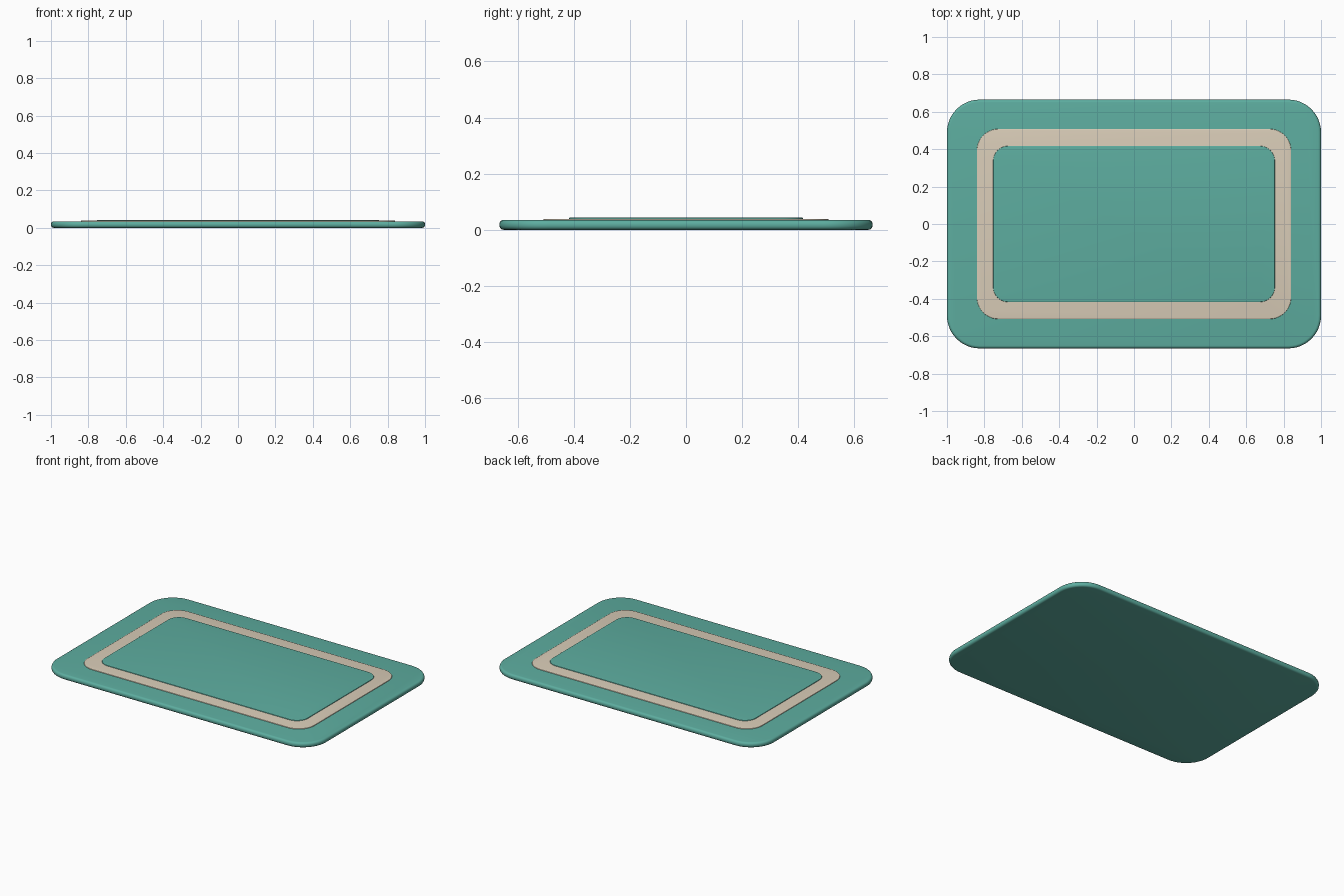
import bpy, bmesh, math

if "Cube" in bpy.data.objects:
    bpy.data.objects.remove(bpy.data.objects["Cube"])


def material(name, color):
    m = bpy.data.materials.new(name)
    m.diffuse_color = (*color, 1)
    m.use_nodes = True
    m.node_tree.nodes["Principled BSDF"].inputs["Base Color"].default_value = m.diffuse_color
    return m


def slab(name, hx, hy, radius, z0, z1, bevel, mat, steps=12):
    """Rounded rectangle extruded from z0 to z1 with softened rims."""
    bm = bmesh.new()
    verts = []
    for i, (sx, sy) in enumerate([(1, 1), (-1, 1), (-1, -1), (1, -1)]):
        for k in range(steps + 1):
            a = math.pi / 2 * (i + k / steps)
            verts.append(bm.verts.new((sx * (hx - radius) + radius * math.cos(a),
                                       sy * (hy - radius) + radius * math.sin(a), z0)))
    base = bm.faces.new(verts)
    top = bmesh.ops.extrude_face_region(bm, geom=[base], use_keep_orig=True)
    for v in top["geom"]:
        if isinstance(v, bmesh.types.BMVert):
            v.co.z = z1
    rims = [e for e in bm.edges if abs(e.verts[0].co.z - e.verts[1].co.z) < 1e-6]
    bmesh.ops.bevel(bm, geom=rims, offset=bevel, segments=4, profile=0.5,
                    affect='EDGES', clamp_overlap=True)
    bmesh.ops.recalc_face_normals(bm, faces=bm.faces[:])
    for f in bm.faces:
        f.smooth = True
    mesh = bpy.data.meshes.new(name)
    bm.to_mesh(mesh)
    bm.free()
    mesh.materials.append(mat)
    obj = bpy.data.objects.new(name, mesh)
    bpy.context.collection.objects.link(obj)
    return obj


green = material("teal_pile", (0.11, 0.42, 0.35))
cream = material("cream_pile", (0.70, 0.61, 0.48))

# Rug base, border band and raised centre field
slab("rug_base", 1.0, 0.665, 0.175, 0.0, 0.035, 0.015, green)
slab("rug_border", 0.84, 0.508, 0.115, 0.01, 0.039, 0.003, cream)
slab("rug_centre", 0.753, 0.417, 0.08, 0.01, 0.043, 0.003, green)
